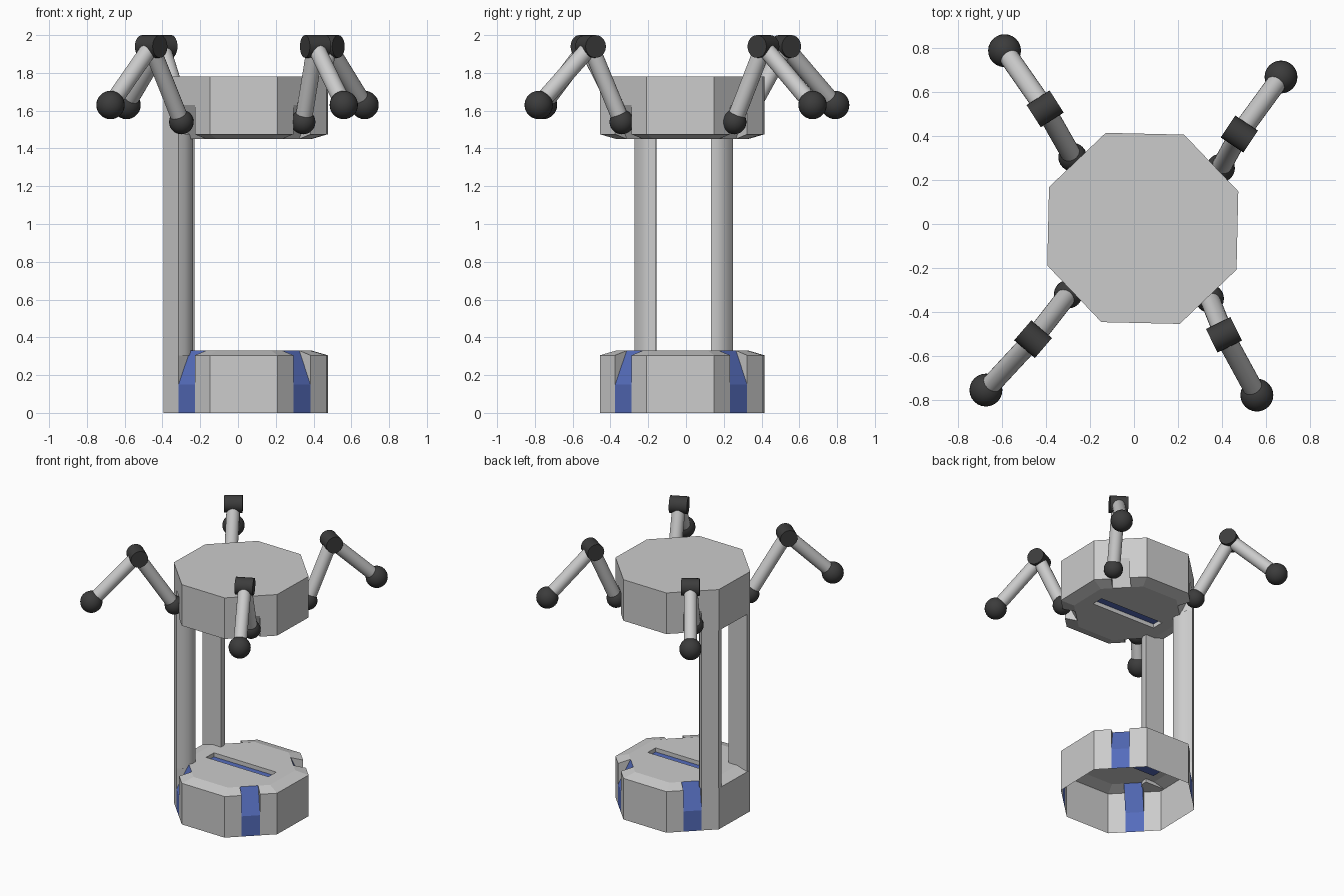
import bpy, bmesh, math
from mathutils import Vector, Matrix

if "Cube" in bpy.data.objects:
    bpy.data.objects.remove(bpy.data.objects["Cube"])

PLACE = Matrix.Translation((0.04, -0.02, 0)) @ Matrix.Rotation(math.radians(-1.3), 4, 'Z')
R, H, CH, W, NZ = 0.467, 0.33, 0.305, 0.0625, 0.15   # housing radius, height, chamfer z, notch half width, notch z
C8, S8 = math.cos(math.pi / 8), math.sin(math.pi / 8)
A, HE = R * C8, R * S8                 # outer apothem and half edge
A2 = A - 0.085
HE2 = A2 * S8 / C8
SL, SW, SD = 0.26, 0.045, 0.03         # slot half length, half width, depth


def material(name, rgb):
    m = bpy.data.materials.new(name)
    m.diffuse_color = (*rgb, 1)
    m.use_nodes = True
    m.node_tree.nodes["Principled BSDF"].inputs["Base Color"].default_value = m.diffuse_color
    return m


blue = material("blue", (0.09, 0.15, 0.5))
dark = material("dark", (0.045, 0.045, 0.045))


def finish(bm, name, mat=None):
    me = bpy.data.meshes.new(name)
    bmesh.ops.remove_doubles(bm, verts=bm.verts, dist=1e-4)
    bmesh.ops.recalc_face_normals(bm, faces=bm.faces)
    bm.to_mesh(me)
    bm.free()
    ob = bpy.data.objects.new(name, me)
    bpy.context.collection.objects.link(ob)
    if mat:
        me.materials.append(mat)
    return ob


def smooth(ob, angle=40):
    bpy.ops.object.select_all(action='DESELECT')
    ob.select_set(True)
    bpy.context.view_layer.objects.active = ob
    bpy.ops.object.shade_smooth_by_angle(angle=math.radians(angle))


def from_faces(faces, name, mat, flip_at):
    bm = bmesh.new()
    for f in faces:
        bm.faces.new([bm.verts.new(PLACE @ Vector((p[0], p[1], flip_at - p[2] if flip_at else p[2])))
                      for p in f])
    return finish(bm, name, mat)


def housing(name, flip_at=None):
    """Octagonal shell with a chamfered, slotted deck and four notched corner faces."""
    shell, strips, slot = [], [], []
    for k in range(8):
        a = k * math.pi / 4
        n, t = Vector((math.cos(a), math.sin(a))), Vector((-math.sin(a), math.cos(a)))

        def P(r, s, z):
            q = n * r + t * s
            return (q.x, q.y, z)
        spans = [(-HE, HE, -HE2, HE2)]
        if k % 2:
            spans = [(-HE, -W, -HE2, -W), (W, HE, W, HE2)]
            strips.append([P(A, -W, 0), P(A, W, 0), P(A, W, NZ), P(A, -W, NZ)])
            strips.append([P(A, -W, NZ), P(A, W, NZ), P(A2, W, H), P(A2, -W, H)])
            for s in (-W, W):
                shell.append([P(A, s, NZ), P(A, s, CH), P(A2, s, H)])
        for s0, s1, u0, u1 in spans:
            shell.append([P(A, s0, 0), P(A, s1, 0), P(A, s1, CH), P(A, s0, CH)])
            shell.append([P(A, s0, CH), P(A, s1, CH), P(A2, u1, H), P(A2, u0, H)])
    # deck around the slot
    r2 = A2 / C8
    o = [(r2 * math.cos((k + .5) * math.pi / 4), r2 * math.sin((k + .5) * math.pi / 4), H) for k in range(8)]
    q = [(SL, SW, H), (-SL, SW, H), (-SL, -SW, H), (SL, -SW, H)]
    shell += [o[0:4] + [q[1], q[0]], [o[3], o[4], q[2], q[1]],
              o[4:8] + [q[3], q[2]], [o[7], o[0], q[0], q[3]]]
    low = [(x, y, H - SD) for x, y, z in q]
    shell += [[q[i], q[(i + 1) % 4], low[(i + 1) % 4], low[i]] for i in range(4)]
    slot.append(low)
    if flip_at:   # the upper housing is capped
        shell.append([(R * math.cos((k + .5) * math.pi / 4), R * math.sin((k + .5) * math.pi / 4), 0)
                      for k in range(8)])
    from_faces(shell, name + "_shell", None, flip_at)
    from_faces(strips, name + "_corner_strips", None if flip_at else blue, flip_at)
    from_faces(slot, name + "_slot", blue, flip_at)


housing("base")
housing("head", 1.78)

# two pillars that follow the rear housing corners
section = [(-0.431, -0.145), (-0.431, -0.179), (-0.349, -0.261), (-0.315, -0.24),
           (-0.288, -0.21), (-0.275, -0.178), (-0.275, -0.145)]
for side, name in ((1, "front_pillar"), (-1, "back_pillar")):
    bm = bmesh.new()
    f = bm.faces.new([bm.verts.new(PLACE @ Vector((x, y * side, 0.304))) for x, y in section])
    ext = bmesh.ops.extrude_face_region(bm, geom=[f])
    bmesh.ops.translate(bm, vec=(0, 0, 1.172),
                        verts=[v for v in ext["geom"] if isinstance(v, bmesh.types.BMVert)])
    if not any(len(g.verts) == 7 and abs(g.calc_center_median().z - 0.304) < 1e-3 for g in bm.faces):
        bm.faces.new([v for v in bm.verts][:7])
    smooth(finish(bm, name))


def ball(name, p, r):
    bm = bmesh.new()
    bmesh.ops.create_uvsphere(bm, u_segments=24, v_segments=14, radius=r,
                              matrix=Matrix.Translation(p))
    smooth(finish(bm, name, dark))


def rod(name, a, b, r, mat=None):
    d = b - a
    bm = bmesh.new()
    bmesh.ops.create_cone(bm, cap_ends=True, segments=24, radius1=r, radius2=r, depth=d.length,
                          matrix=Matrix.Translation((a + b) / 2) @ d.to_track_quat('Z', 'Y').to_matrix().to_4x4())
    smooth(finish(bm, name, mat))


# four jointed arms: hip, knee and foot in plan
arms = {"front_right": ((0.345, -0.34), (0.41, -0.505), (0.56, -0.78)),
        "back_right": ((0.395, 0.255), (0.48, 0.41), (0.67, 0.67)),
        "back_left": ((-0.28, 0.305), (-0.405, 0.525), (-0.59, 0.79)),
        "front_left": ((-0.30, -0.32), (-0.46, -0.525), (-0.675, -0.757))}
for name, pts in arms.items():
    hip, knee, foot = (Vector((*p, z)) for p, z in zip(pts, (1.54, 1.94, 1.63)))
    d = foot - hip
    axle = Vector((-d.y, d.x, 0)).normalized() * 0.062
    ball(name + "_hip_joint", hip, 0.065)
    rod(name + "_upper_arm", hip, knee, 0.045)
    rod(name + "_knee_joint", knee - axle, knee + axle, 0.06, dark)
    rod(name + "_lower_arm", knee, foot, 0.045)
    ball(name + "_foot", foot, 0.075)
